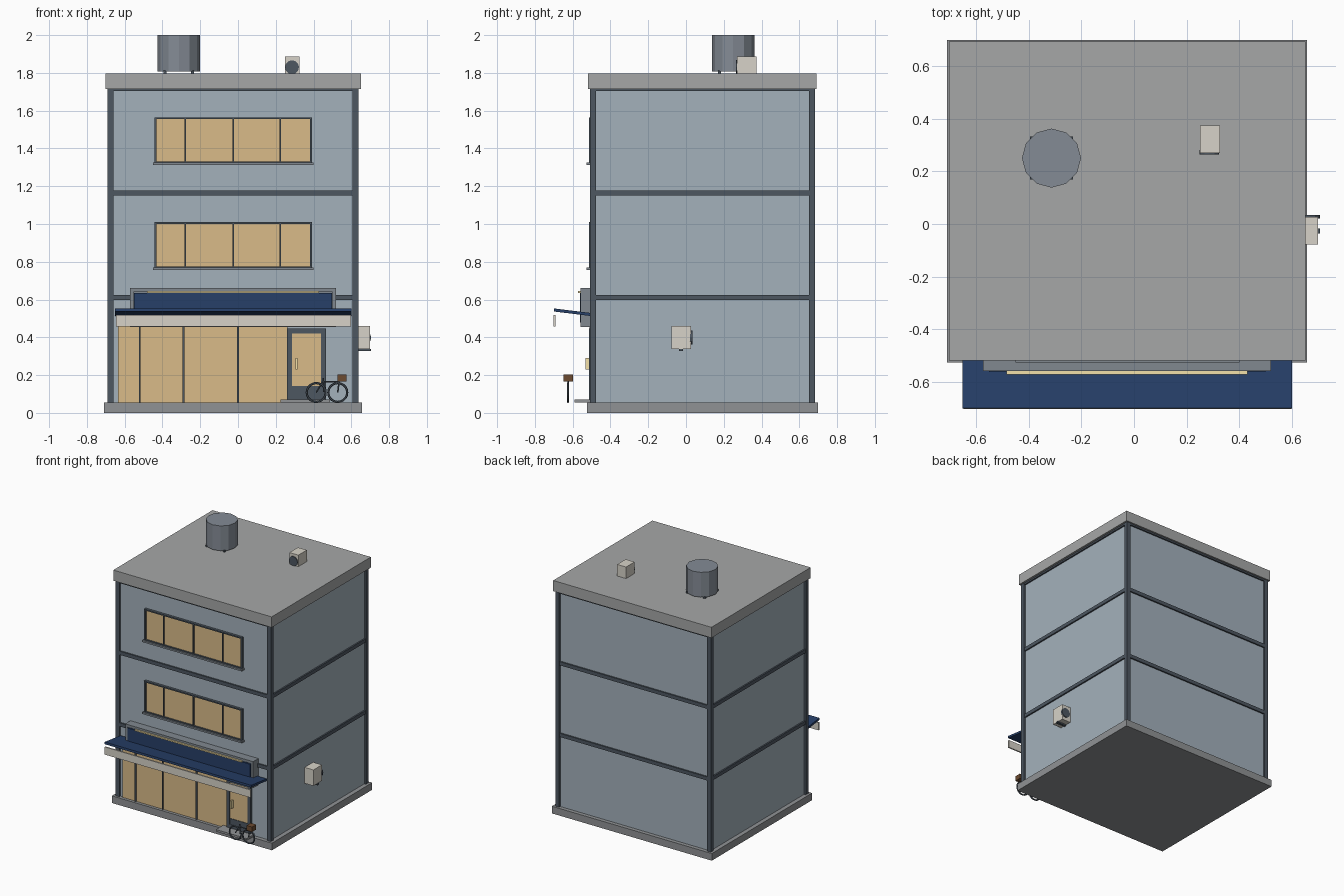
import bpy, math
from mathutils import Vector

if "Cube" in bpy.data.objects:
    bpy.data.objects.remove(bpy.data.objects["Cube"])


def mat(name, r, g, b):
    m = bpy.data.materials.new(name)
    m.diffuse_color = (r, g, b, 1)
    m.use_nodes = True
    m.node_tree.nodes["Principled BSDF"].inputs["Base Color"].default_value = m.diffuse_color
    return m


WALL = mat("wall_blue_grey", 0.37, 0.44, 0.50)
DARK = mat("dark_trim", 0.075, 0.095, 0.12)
CONC = mat("concrete", 0.38, 0.39, 0.39)
STONE = mat("plinth_grey", 0.28, 0.29, 0.30)
GLASS = mat("warm_glass", 0.70, 0.50, 0.25)
NAVY = mat("navy", 0.02, 0.05, 0.14)
CREAM = mat("cream", 0.68, 0.65, 0.58)
SIGN = mat("sign_grey", 0.22, 0.25, 0.28)
LAMP = mat("lamp", 0.9, 0.75, 0.4)
BROWN = mat("brown", 0.15, 0.07, 0.03)
TANK = mat("tank_grey", 0.23, 0.26, 0.30)


def box(name, x0, x1, y0, y1, z0, z1, m):
    bpy.ops.mesh.primitive_cube_add(size=1, location=((x0 + x1) / 2, (y0 + y1) / 2, (z0 + z1) / 2))
    o = bpy.context.object
    o.name = name
    o.scale = (x1 - x0, y1 - y0, z1 - z0)
    o.data.materials.append(m)
    return o


def rod(name, a, b, r, m, sides=8):
    a, b = Vector(a), Vector(b)
    d = b - a
    bpy.ops.mesh.primitive_cylinder_add(vertices=sides, radius=r, depth=d.length, location=(a + b) / 2)
    o = bpy.context.object
    o.name = name
    o.rotation_euler = d.to_track_quat('Z', 'Y').to_euler()
    o.data.materials.append(m)
    return o


def frame(name, x0, x1, y0, y1, z0, z1, t, m):
    box(name + "_left", x0, x0 + t, y0, y1, z0, z1, m)
    box(name + "_right", x1 - t, x1, y0, y1, z0, z1, m)
    box(name + "_bottom", x0 + t, x1 - t, y0, y1, z0, z0 + t, m)
    box(name + "_top", x0 + t, x1 - t, y0, y1, z1 - t, z1, m)


# Main shell: plinth, walls, roof slab
X0, X1, Y0, Y1 = -0.69, 0.637, -0.508, 0.682
box("plinth", -0.709, 0.657, -0.525, 0.698, 0, 0.055, STONE)
box("walls", X0 + 0.014, X1 - 0.014, Y0 + 0.014, Y1 - 0.014, 0.05, 1.72, WALL)
box("roof_slab", -0.702, 0.65, -0.518, 0.692, 1.715, 1.797, CONC)

# Corner posts and floor bands
T = 0.032
for i, x in enumerate((X0, X1 - T)):
    for j, y in enumerate((Y0, Y1 - T)):
        box(f"corner_post_{i}{j}", x, x + T, y, y + T, 0.055, 1.715, DARK)
for k, (z0, z1) in enumerate(((0.597, 0.625), (1.15, 1.178), (1.703, 1.716))):
    e = 0.003
    box(f"band_front_{k}", X0 + T, X1 - T, Y0 + e, Y0 + T, z0, z1, DARK)
    box(f"band_back_{k}", X0 + T, X1 - T, Y1 - T, Y1 - e, z0, z1, DARK)
    box(f"band_left_{k}", X0 + e, X0 + T, Y0 + T, Y1 - T, z0, z1, DARK)
    box(f"band_right_{k}", X1 - T, X1 - e, Y0 + T, Y1 - T, z0, z1, DARK)

# Upper strip windows
for k, z in enumerate((0.765, 1.32)):
    box(f"window_glass_{k}", -0.435, 0.385, -0.502, -0.48, z + 0.005, z + 0.24, GLASS)
    frame(f"window_frame_{k}", -0.442, 0.392, -0.514, -0.48, z, z + 0.245, 0.01, DARK)
    for i, x in enumerate((-0.28, -0.026, 0.224)):
        box(f"window_mullion_{k}{i}", x - 0.004, x + 0.004, -0.51, -0.49, z, z + 0.24, DARK)
    box(f"window_sill_{k}", -0.45, 0.40, -0.526, -0.48, z - 0.008, z + 0.005, SIGN)

# Shop glazing
box("shop_glass", -0.635, 0.262, -0.502, -0.48, 0.055, 0.46, GLASS)
for i, x in enumerate((-0.52, -0.288, 0.0)):
    box(f"shop_mullion_{i}", x - 0.005, x + 0.005, -0.51, -0.49, 0.055, 0.46, DARK)

# Door, handle and step
frame("door_frame", 0.26, 0.467, -0.513, -0.48, 0.07, 0.447, 0.027, DARK)
box("door_panel", 0.28, 0.45, -0.510, -0.48, 0.08, 0.142, DARK)
box("door_glass", 0.285, 0.443, -0.506, -0.48, 0.14, 0.422, GLASS)
box("door_handle", 0.305, 0.315, -0.532, -0.505, 0.23, 0.29, LAMP)
box("door_step", 0.225, 0.487, -0.59, -0.49, 0.054, 0.07, STONE)

# Sign box with light strip
box("sign_back", -0.57, 0.518, -0.545, -0.49, 0.458, 0.655, SIGN)
frame("sign_frame", -0.572, 0.52, -0.558, -0.49, 0.456, 0.66, 0.02, SIGN)
box("sign_board", -0.55, 0.498, -0.562, -0.54, 0.478, 0.635, NAVY)
box("sign_light", -0.483, 0.43, -0.571, -0.545, 0.634, 0.644, LAMP)

# Awning and valance
a = box("awning", -0.65, 0.60, -0.70, -0.505, 0.525, 0.541, NAVY)
a.rotation_euler.x = -math.radians(7)
box("awning_valance", -0.647, 0.597, -0.702, -0.692, 0.458, 0.517, CREAM)

# Wall air conditioner
box("wall_aircon", 0.62, 0.698, -0.077, 0.027, 0.337, 0.46, CREAM)
rod("wall_aircon_fan", (0.668, 0.02, 0.398), (0.668, 0.034, 0.398), 0.037, DARK, 12)
box("wall_aircon_bracket", 0.625, 0.705, -0.036, -0.017, 0.327, 0.338, DARK)

# Roof air conditioner
box("roof_aircon", 0.25, 0.326, 0.27, 0.374, 1.79, 1.886, CREAM)
rod("roof_aircon_fan", (0.286, 0.264, 1.83), (0.286, 0.28, 1.83), 0.037, DARK, 12)

# Water tank on short legs
rod("water_tank", (-0.313, 0.25, 1.808), (-0.313, 0.25, 2.0), 0.112, TANK, 12)
for i, sx in enumerate((-1, 1)):
    for j, sy in enumerate((-1, 1)):
        x, y = -0.313 + sx * 0.073, 0.25 + sy * 0.073
        box(f"tank_leg_{i}{j}", x - 0.008, x + 0.008, y - 0.008, y + 0.008, 1.79, 1.812, DARK)

# Bicycle
BY = -0.624
for i, x in enumerate((0.414, 0.528)):
    bpy.ops.mesh.primitive_torus_add(major_radius=0.05, minor_radius=0.006, major_segments=20,
                                     minor_segments=6, location=(x, BY, 0.108),
                                     rotation=(math.pi / 2, 0, 0))
    bpy.context.object.name = f"bicycle_wheel_{i}"
    bpy.context.object.data.materials.append(DARK)
pts = {"hub_r": (0.414, 0.108), "hub_f": (0.528, 0.108), "seat": (0.448, 0.165), "head": (0.535, 0.165)}
for p, q in (("hub_r", "seat"), ("seat", "head"), ("head", "hub_f")):
    rod(f"bicycle_tube_{p}_{q}", (pts[p][0], BY, pts[p][1]), (pts[q][0], BY, pts[q][1]), 0.004, DARK)
rod("bicycle_seat_post", (0.455, BY, 0.11), (0.452, BY, 0.185), 0.004, DARK)
box("bicycle_basket", 0.527, 0.574, -0.648, -0.598, 0.166, 0.204, BROWN)
